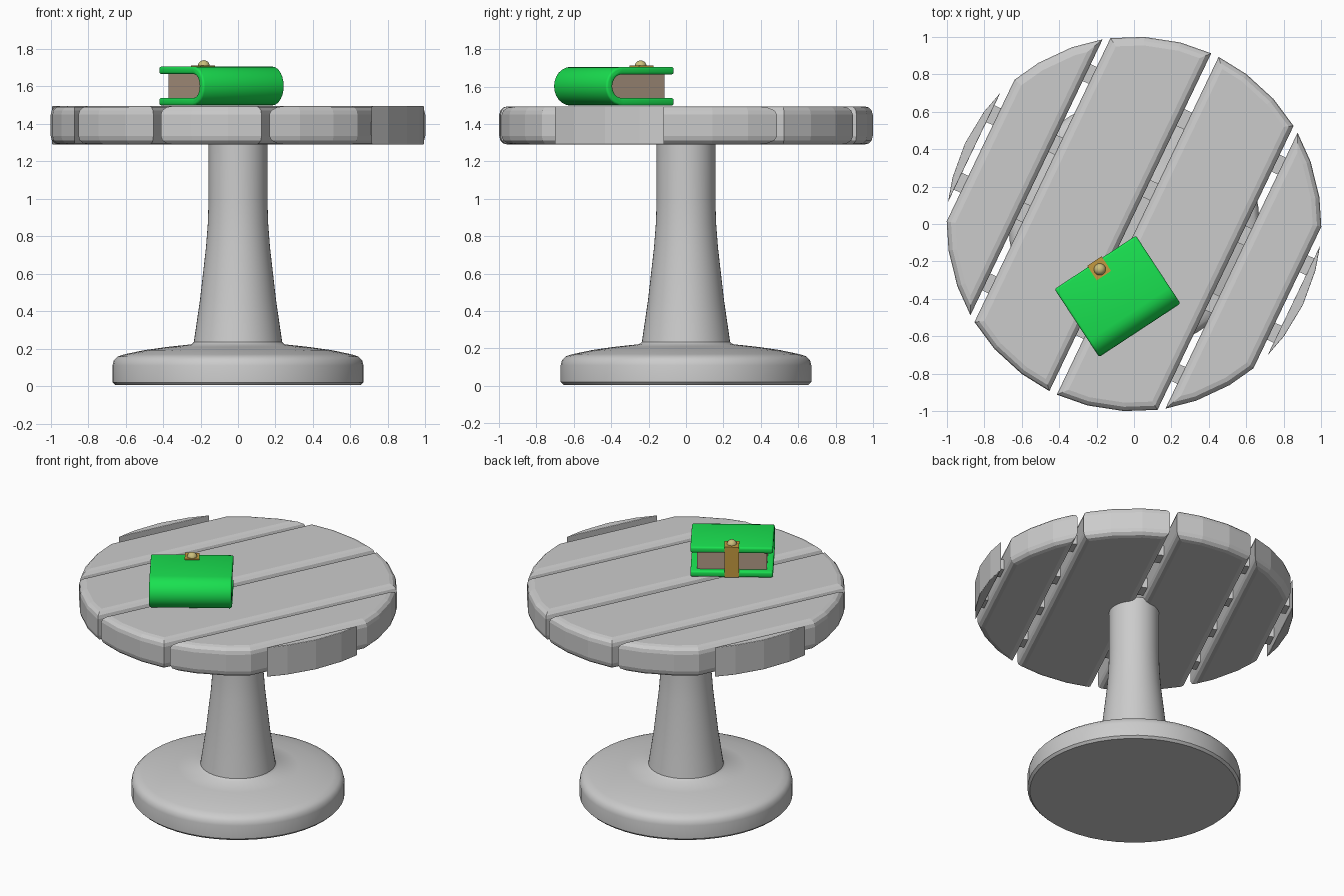
import bpy, bmesh
from math import sin, cos, pi, acos, radians
from mathutils import Matrix

if "Cube" in bpy.data.objects:
    bpy.data.objects.remove(bpy.data.objects["Cube"])

PLANK_FRAME = Matrix.Rotation(radians(-25.6), 4, 'Z')
BOOK_FRAME = Matrix.Translation((-0.088, -0.386, 1.498)) @ Matrix.Rotation(radians(33.3), 4, 'Z')


def material(name, rgb):
    m = bpy.data.materials.new(name)
    m.diffuse_color = (*rgb, 1)
    m.use_nodes = True
    m.node_tree.nodes["Principled BSDF"].inputs["Base Color"].default_value = m.diffuse_color
    return m


def finish(bm, name, frame=Matrix(), mat=None, smooth=None):
    bmesh.ops.recalc_face_normals(bm, faces=bm.faces)
    me = bpy.data.meshes.new(name)
    bm.to_mesh(me)
    bm.free()
    ob = bpy.data.objects.new(name, me)
    ob.matrix_world = frame
    bpy.context.collection.objects.link(ob)
    if mat:
        me.materials.append(mat)
    if smooth:
        bpy.ops.object.select_all(action='DESELECT')
        ob.select_set(True)
        bpy.context.view_layer.objects.active = ob
        bpy.ops.object.shade_smooth_by_angle(angle=radians(smooth))
    return ob


def prism(points, vec):
    """Extrude a closed outline of 3D points along vec."""
    bm = bmesh.new()
    f = bm.faces.new([bm.verts.new(p) for p in points])
    r = bmesh.ops.extrude_face_region(bm, geom=[f], use_keep_orig=True)
    bmesh.ops.translate(bm, vec=vec, verts=[v for v in r['geom'] if isinstance(v, bmesh.types.BMVert)])
    bmesh.ops.recalc_face_normals(bm, faces=bm.faces)
    return bm


def bevel(bm, edges, width, segments):
    bmesh.ops.bevel(bm, geom=edges, offset=width, segments=segments, profile=0.5,
                    affect='EDGES', clamp_overlap=True)


def box(name, x, y, z, frame, mat=None, width=0.0):
    bm = prism([(x[0], y[0], z[0]), (x[1], y[0], z[0]), (x[1], y[1], z[0]), (x[0], y[1], z[0])],
               (0, 0, z[1] - z[0]))
    if width:
        bevel(bm, bm.edges[:], width, 2)
    return finish(bm, name, frame, mat)


# Table top planks: strips of a 32-sided disc
def plank(name, a, b, width):
    lo, hi = acos(b), acos(a)
    mids = [k * pi / 16 for k in range(17)]
    angs = [lo] + [t for t in mids if lo + 0.06 < t < hi - 0.06] + [hi]
    upper = [(cos(t), sin(t), 1.29) for t in angs]
    lower = [(x, -y, z) for x, y, z in reversed(upper)]
    if b == 1:
        lower.pop()
    if a == -1:
        lower.pop(0)
    bm = prism(upper + lower, (0, 0, 0.205))
    flat = [e for e in bm.edges if abs(e.verts[0].co.z - e.verts[1].co.z) < 1e-4]
    bevel(bm, flat, width, 3)
    finish(bm, name, PLANK_FRAME)


for i, (a, b, w) in enumerate([(0.022, 0.542, 0.045), (0.577, 0.908, 0.045), (0.946, 1, 0.004)]):
    plank(f"plank_right_{i + 1}", a, b, w)
    plank(f"plank_left_{i + 1}", -b, -a, w)

# Cross battens joining the planks
for s, side in ((1, "back"), (-1, "front")):
    for kind, v, half in (("inner", 0.2, 0.96), ("outer", 0.62, 0.7)):
        box(f"batten_{kind}_{side}", (-half, half), (s * v - 0.05, s * v + 0.05), (1.34, 1.41), PLANK_FRAME)

# Turned pedestal with a round foot
profile = [(0, 0.005), (0.655, 0.005), (0.67, 0.02), (0.67, 0.11), (0.663, 0.138), (0.643, 0.158),
           (0.605, 0.17), (0.5, 0.192), (0.38, 0.209), (0.25, 0.223), (0.236, 0.235), (0.222, 0.33),
           (0.203, 0.46), (0.187, 0.6), (0.171, 0.74), (0.161, 0.87), (0.157, 1.0), (0.157, 1.32), (0, 1.32)]
bm = bmesh.new()
vs = [bm.verts.new((r, 0, z)) for r, z in profile]
es = [bm.edges.new(p) for p in zip(vs, vs[1:])]
bmesh.ops.spin(bm, geom=vs + es, cent=(0, 0, 0), axis=(0, 0, 1), angle=2 * pi, steps=48)
bmesh.ops.remove_doubles(bm, verts=bm.verts, dist=1e-4)
finish(bm, "pedestal", smooth=40)

# Book
green = material("green_cover", (0.01, 0.75, 0.08))
paper = material("paper", (0.45, 0.33, 0.24))
leather = material("clasp_strap", (0.55, 0.32, 0.05))
brass = material("brass_stud", (0.6, 0.52, 0.2))
R, EDGE = 0.104, 0.217
SPINE = R - EDGE


def arc(x, r, n=12):
    """Half circle round the spine, bottom to top."""
    return [(x, SPINE - r * sin(pi * k / n), R - r * cos(pi * k / n)) for k in range(n + 1)]


# Cover: U-shaped section wrapped round the spine
L = 0.26
outer = [(-L, EDGE, 0)] + arc(-L, R) + [(-L, EDGE, 2 * R)]
inner = [(-L, EDGE, R - 0.063)] + arc(-L, 0.063) + [(-L, EDGE, R + 0.063)]
bm = prism(outer + inner[::-1], (2 * L, 0, 0))
bevel(bm, [e for e in bm.edges if e.calc_face_angle(0) > 0.7], 0.012, 3)
finish(bm, "book_cover", BOOK_FRAME, green, smooth=35)

# Page block
bm = prism([(-0.22, 0.18, R - 0.064)] + arc(-0.22, 0.064) + [(-0.22, 0.18, R + 0.064)], (0.44, 0, 0))
finish(bm, "book_pages", BOOK_FRAME, paper, smooth=35)

# Clasp strap folded over the fore-edge, with a stud
strap = [(-0.046, y, z) for y, z in [(0.132, 2 * R - 0.004), (0.132, 2 * R + 0.006), (0.225, 2 * R + 0.006),
                                     (0.225, 0.004), (0.215, 0.004), (0.215, 2 * R - 0.004)]]
finish(prism(strap, (0.092, 0, 0)), "clasp_strap", BOOK_FRAME, leather)

bm = bmesh.new()
bmesh.ops.create_uvsphere(bm, u_segments=20, v_segments=12, radius=0.032,
                          matrix=Matrix.Translation((0, 0.172, 2 * R + 0.002)))
finish(bm, "clasp_stud", BOOK_FRAME, brass, smooth=60)
